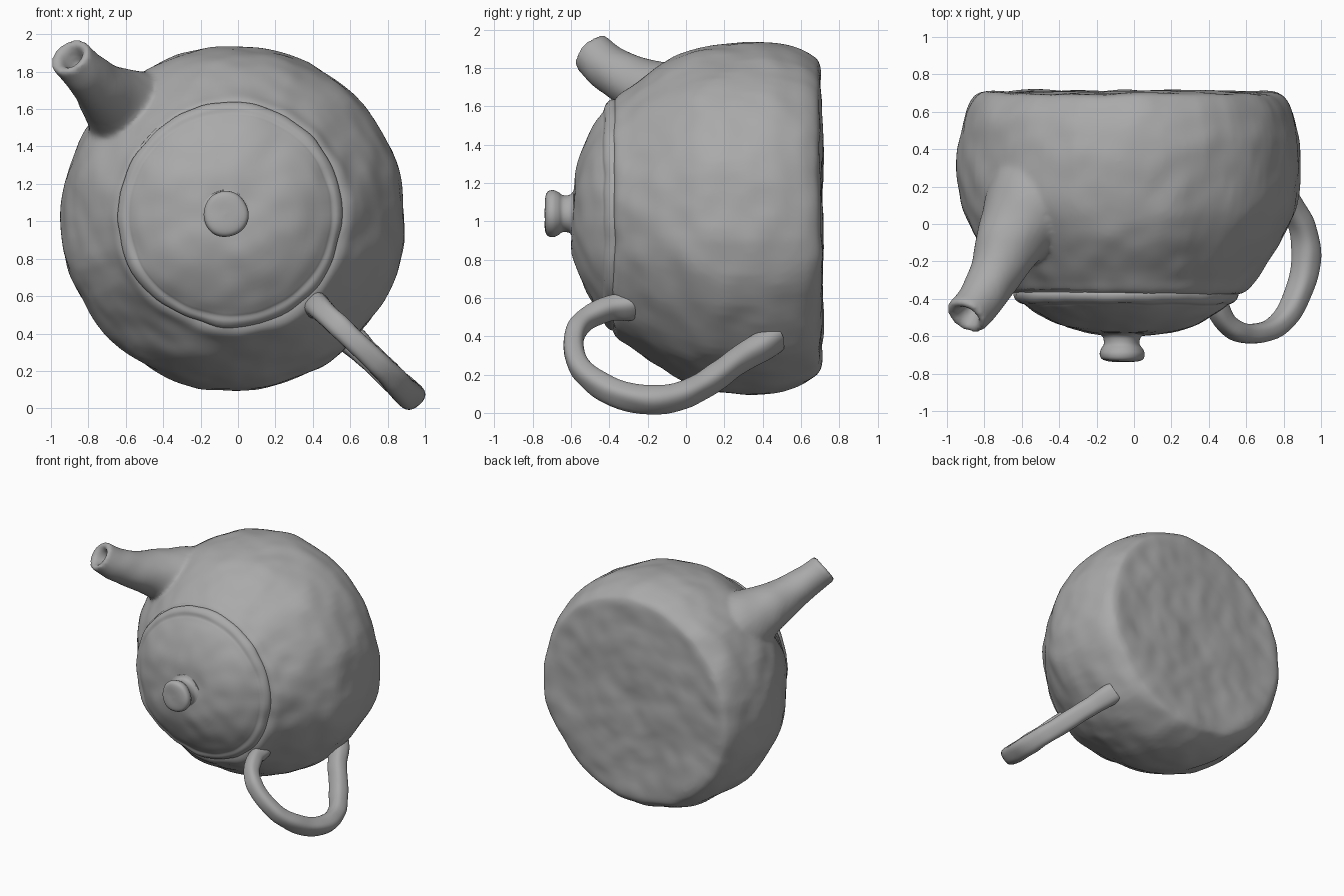
import bpy, bmesh, math
from mathutils import Vector, noise

if "Cube" in bpy.data.objects:
    bpy.data.objects.remove(bpy.data.objects["Cube"])

# Dark grey clay
clay = bpy.data.materials.new("clay")
clay.diffuse_color = (0.4, 0.4, 0.4, 1)
clay.use_nodes = True
clay.node_tree.nodes["Principled BSDF"].inputs["Base Color"].default_value = clay.diffuse_color


def spline(rows, n):
    """Smooth Catmull-Rom resampling of rows of numbers."""
    rows = [Vector(r) for r in rows]
    p = [rows[0] * 2 - rows[1]] + rows + [rows[-1] * 2 - rows[-2]]
    out = []
    for i in range(1, len(p) - 2):
        a, b, c, d = p[i - 1:i + 3]
        for k in range(n):
            t = k / n
            out.append((b * 2 + (c - a) * t + (a * 2 - b * 5 + c * 4 - d) * t * t
                        + (b * 3 - a - c * 3 + d) * t ** 3) * 0.5)
    return out + [rows[-1]]


def skin(name, rings, bump, angle=50):
    """Bridge a list of point rings, cap both ends and add a hand-made wobble."""
    bm = bmesh.new()
    loops = [[bm.verts.new(p) for p in ring] for ring in rings]
    n = len(loops[0])
    for a, b in zip(loops, loops[1:]):
        for i in range(n):
            j = (i + 1) % n
            bm.faces.new((a[i], a[j], b[j], b[i]))
    bm.faces.new(loops[0])
    bm.faces.new(loops[-1])
    bmesh.ops.recalc_face_normals(bm, faces=bm.faces)
    bm.normal_update()
    moves = [(v, v.normal * bump * (noise.noise(v.co * 3.2) + 0.5 * noise.noise(v.co * 8)))
             for v in bm.verts]
    for v, m in moves:
        v.co += m
    me = bpy.data.meshes.new(name)
    bm.to_mesh(me)
    bm.free()
    me.materials.append(clay)
    ob = bpy.data.objects.new(name, me)
    bpy.context.collection.objects.link(ob)
    bpy.ops.object.select_all(action='DESELECT')
    ob.select_set(True)
    bpy.context.view_layer.objects.active = ob
    bpy.ops.object.shade_smooth_by_angle(angle=math.radians(angle))
    return ob


def lathe(name, profile, cx, cz, bump, n=4, seg=96):
    """Spin a (y, radius) profile around an axis parallel to y."""
    rings = []
    for y, r in spline(profile, n):
        r = max(r, 0.004)
        rings.append([Vector((cx + r * math.cos(2 * math.pi * i / seg), y,
                              cz + r * math.sin(2 * math.pi * i / seg)))
                      for i in range(seg)])
    return skin(name, rings, bump)


def tube(name, path, side, wide=1.0, square=1.0, bore=False, bump=0.012, seg=32):
    """Sweep an oval (squarer as square drops below 1) along rows of (x, y, z, radius)."""
    pts = spline(path, 6)
    pos = [p.to_3d() for p in pts]
    side = Vector(side).normalized()
    frames = []
    for i, p in enumerate(pts):
        t = (pos[min(i + 1, len(pos) - 1)] - pos[max(i - 1, 0)]).normalized()
        s = (side - t * side.dot(t)).normalized()
        frames.append((pos[i], s, t.cross(s), p[3]))
    if bore:
        c, s, u, r = frames[-1]
        frames += [(c + t * 0.012, s, u, r * 0.85), (c, s, u, r * 0.62),
                   (c - t * 0.06, s, u, r * 0.45), (c - t * 0.12, s, u, r * 0.3)]

    def soft(v):
        return math.copysign(abs(v) ** square, v)
    turn = [2 * math.pi * i / seg for i in range(seg)]
    rings = [[c + s * (r * wide * soft(math.cos(a))) + u * (r * soft(math.sin(a)))
              for a in turn] for c, s, u, r in frames]
    return skin(name, rings, bump)


# Round body lying on its side, flat base at the back
body = lathe("body", [(0.70, 0), (0.71, 0.25), (0.705, 0.5), (0.705, 0.70), (0.70, 0.79),
                      (0.67, 0.835), (0.58, 0.882), (0.42, 0.915), (0.25, 0.918),
                      (0.10, 0.90), (0, 0.863), (-0.10, 0.81), (-0.20, 0.74),
                      (-0.30, 0.665), (-0.37, 0.61), (-0.38, 0.50), (-0.38, 0)],
             -0.025, 1.02, 0.02)

# Flared spout with an open mouth
spout = tube("spout", [(-0.50, 0.16, 1.50, 0.30), (-0.57, 0.05, 1.57, 0.25),
                       (-0.655, -0.09, 1.645, 0.19), (-0.735, -0.25, 1.715, 0.145),
                       (-0.81, -0.38, 1.785, 0.122), (-0.855, -0.445, 1.835, 0.116),
                       (-0.893, -0.495, 1.880, 0.114)], (1, 0, 1), bore=True)

# Fuse the spout into the body with a soft clay joint
bpy.ops.object.select_all(action='DESELECT')
spout.select_set(True)
body.select_set(True)
bpy.context.view_layer.objects.active = body
bpy.ops.object.join()
body.name = "body_with_spout"
body.modifiers.clear()
fuse = body.modifiers.new("fuse", 'REMESH')
fuse.mode, fuse.voxel_size, fuse.use_smooth_shade = 'VOXEL', 0.016, True
soften = body.modifiers.new("soften", 'SMOOTH')
soften.factor, soften.iterations = 0.5, 8

# Lid with raised rim, shallow groove and low dome
lathe("lid", [(-0.34, 0), (-0.34, 0.56), (-0.365, 0.597), (-0.395, 0.597), (-0.42, 0.575),
              (-0.43, 0.545), (-0.445, 0.525), (-0.485, 0.465), (-0.54, 0.35),
              (-0.582, 0.21), (-0.595, 0.10), (-0.60, 0)], -0.04, 1.035, 0.018)

# Lid knob
lathe("knob", [(-0.57, 0), (-0.58, 0.13), (-0.605, 0.105), (-0.64, 0.10), (-0.665, 0.115),
               (-0.695, 0.124), (-0.725, 0.112), (-0.738, 0.07), (-0.742, 0)],
      -0.065, 1.04, 0.012, seg=40)

# Loop handle, in the plane running down and outward from the body axis
side_profile = [(-0.21, 0.595, 0.07), (-0.29, 0.56, 0.062), (-0.40, 0.545, 0.053),
                (-0.53, 0.485, 0.050), (-0.585, 0.375, 0.050), (-0.55, 0.23, 0.055),
                (-0.40, 0.118, 0.062), (-0.20, 0.07, 0.064), (-0.02, 0.09, 0.063),
                (0.13, 0.17, 0.062), (0.27, 0.275, 0.062), (0.38, 0.345, 0.066),
                (0.46, 0.40, 0.07)]
tube("handle", [(0.415 + (0.56 - z) * 1.03, y, z, r) for y, z, r in side_profile],
     (1, 0, 1), wide=1.15, square=0.75)
